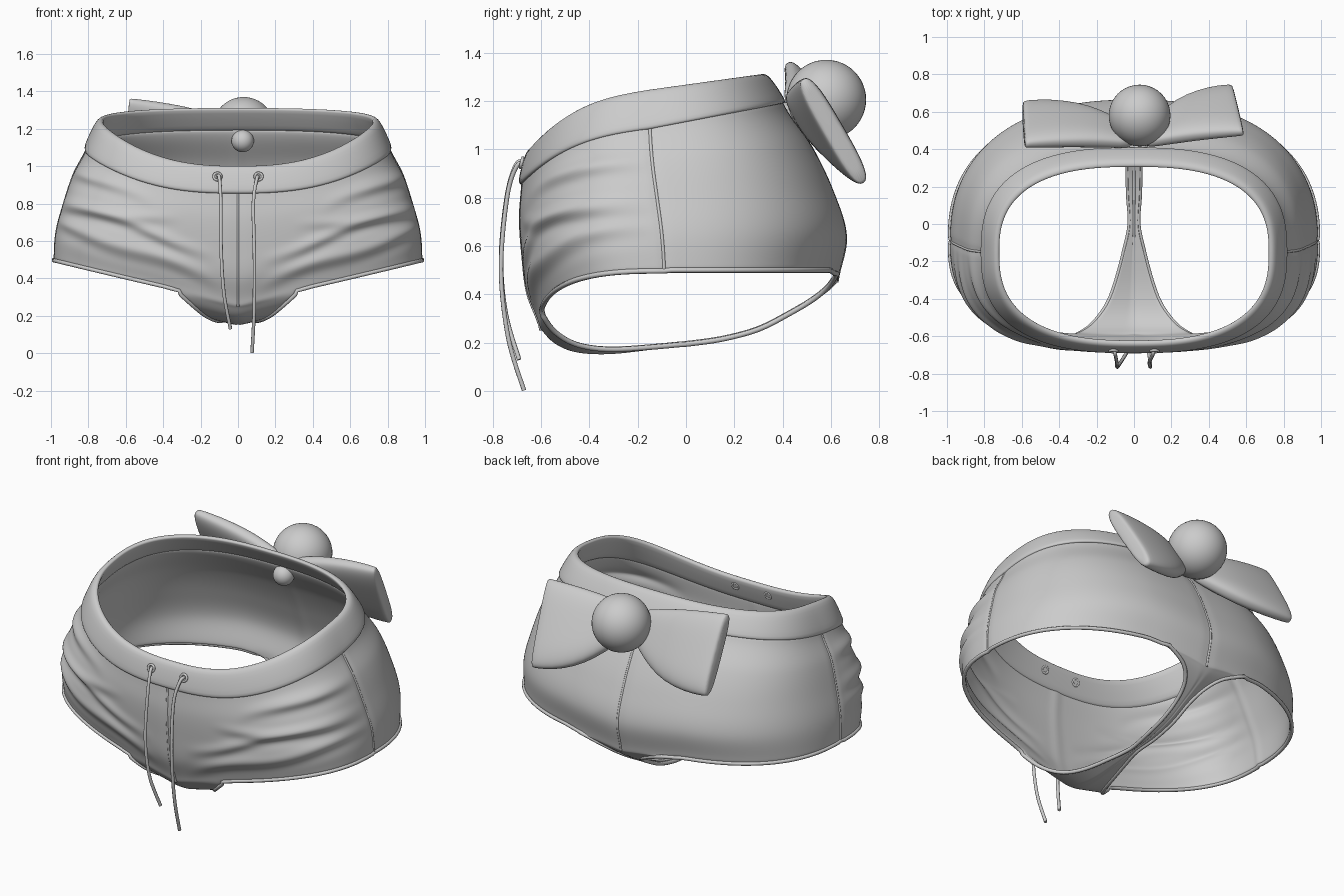
import bpy, bmesh
from math import sin, cos, pi, exp
from mathutils import Vector

if "Cube" in bpy.data.objects:
    bpy.data.objects.remove(bpy.data.objects["Cube"])

N, K, ROWS = 160, 8, 28      # columns around, half-width of gusset in columns, rows down


def spline(pts, t):
    """Catmull-Rom through a list of tuples, t in 0..1."""
    n = len(pts) - 1
    i = min(max(int(t * n), 0), n - 1)
    f = t * n - i
    p = [Vector(pts[min(max(i + d, 0), n)]) for d in (-1, 0, 1, 2)]
    return 0.5 * (2 * p[1] + (p[2] - p[0]) * f + (2 * p[0] - 5 * p[1] + 4 * p[2] - p[3]) * f * f
                  + (3 * p[1] - p[0] - 3 * p[2] + p[3]) * f ** 3)


def finish(name, bm, subsurf=0, thickness=0):
    me = bpy.data.meshes.new(name)
    bm.to_mesh(me)
    bm.free()
    ob = bpy.data.objects.new(name, me)
    bpy.context.collection.objects.link(ob)
    for p in me.polygons:
        p.use_smooth = True
    if thickness:
        m = ob.modifiers.new("thickness", 'SOLIDIFY')
        m.thickness, m.offset = thickness, -1
    if subsurf:
        m = ob.modifiers.new("smooth", 'SUBSURF')
        m.levels = m.render_levels = subsurf
    return ob


def tube(name, pts, radius, cyclic=False, smooth=True):
    cu = bpy.data.curves.new(name, 'CURVE')
    cu.dimensions = '3D'
    cu.bevel_depth, cu.bevel_resolution, cu.use_fill_caps = radius, 2, True
    if smooth:
        pts = [spline(pts, i / 40) for i in range(41)]
    sp = cu.splines.new('POLY')
    sp.points.add(len(pts) - 1)
    for q, p in zip(sp.points, pts):
        q.co = (*p, 1)
    sp.use_cyclic_u = cyclic
    ob = bpy.data.objects.new(name, cu)
    bpy.context.collection.objects.link(ob)
    return ob


def outline(i, a, yf, yb, yc, pf, pb):
    """Rounded outline point: x, y and depth fraction (1 front, -1 back)."""
    c, s = cos(2 * pi * i / N), sin(2 * pi * i / N)
    p = pf if c > 0 else pb
    r = (abs(c) ** p + abs(s) ** p) ** (-1 / p)
    return a * r * s, yc + r * c * ((yf - yc) if c > 0 else (yc - yb)), r * c


def tilt(f, zf, zs, zb):
    return zs + (zf - zs) * (.32 * f + .68 * f ** 3) if f > 0 else zs + (zb - zs) * -f


def folds(x, z):
    """Cloth creases fanning from the front centre to the sides."""
    ax, d = abs(x), 0
    k = 0.03 if x < 0 else 0
    for z0, rise, start, amp, w in ((.27, .42, .08, .014, .032), (.44, .34, .12, .016, .028),
                                    (.62, .16, .30, .014, .026), (.50, .52, .45, .020, .032)):
        zc = z0 + k + rise * ax ** .8 + .02 * sin(8 * ax + z0 * 20)
        fade = min(1, max(0, (ax - start) / .25))
        d += amp * fade * (exp(-((z - zc) / w) ** 2) - .5 * exp(-((z - zc + 2 * w) / w) ** 2))
    return d


# shorts body: columns from the waistband to the hem
# per level: half width, front y, back y, centre y, front and back squareness
levels = [(.81, -.68, .40, -.15, 2.6, 2.6), (.885, -.69, .52, -.14, 2.7, 2.6),
          (.935, -.68, .61, -.12, 2.8, 2.5), (.975, -.66, .665, -.1, 2.8, 2.4),
          (.985, -.605, .63, -.09, 2.8, 2.4)]
bm = bmesh.new()
grid = []
for r in range(ROWS + 1):
    v = r / ROWS
    row = []
    for i in range(N):
        x, y, f = outline(i, *spline(levels, v))
        hx = abs(outline(i, *levels[-1])[0])
        hem = .27 + .23 * min(1, hx) ** 1.05 if f > 0 else .45 + .05 * min(1, hx / .4)
        if f > 0 and hx < .4:
            hem -= .02 * (1 - hx / .4)
        z = tilt(f, .87, 1.10, 1.2) * (1 - v) + hem * v
        out = Vector((x, y + .1, 0)).normalized()
        d = folds(x, z) * min(1, max(0, f / .5)) * min(1, 6 * v, 5 * (1 - v) + .2)
        if i in (0, N // 2, N // 4, 3 * N // 4):      # seams
            d -= .006
        row.append(bm.verts.new(Vector((x, y, z)) + out * d))
    grid.append(row)
for a, b in zip(grid, grid[1:]):
    for i in range(N):
        j = (i + 1) % N
        bm.faces.new((a[i], a[j], b[j], b[i]))

# gusset: narrow bridge between the legs, (y, z, half width)
path = [(-.60, .25, .32), (-.555, .20, .245), (-.49, .165, .185), (-.41, .15, .135), (-.3, .15, .095),
        (-.15, .168, .055), (0, .19, .024), (.15, .21, .032), (.3, .25, .036), (.43, .315, .042),
        (.53, .37, .075), (.595, .415, .15), (.63, .45, .3)]
M = 48
cols = range(-K, K + 1)
strip = [[grid[-1][j % N] for j in cols]]
for s in range(1, M):
    y, z, w = spline(path, s / M)
    lift = .075 if y < 0 else .05
    strip.append([bm.verts.new((w * j / K, y, z + lift * w / .32 * abs(j / K) + (.005 if j == 0 else 0)))
                  for j in cols])
strip.append([grid[-1][N // 2 - j] for j in cols])
for a, b in zip(strip, strip[1:]):
    for j in range(2 * K):
        bm.faces.new((a[j], a[j + 1], b[j + 1], b[j]))
bmesh.ops.recalc_face_normals(bm, faces=bm.faces[:])
bm.faces.ensure_lookup_table()
if bm.faces[5 * N].normal.y > 0:
    bmesh.ops.reverse_faces(bm, faces=bm.faces[:])

# rolled leg hems following each leg opening
for side, name in ((1, "right"), (-1, "left")):
    loop = [grid[-1][(side * i) % N].co.copy() for i in range(K, N // 2 - K + 1)]
    loop += [strip[s][K + side * K].co.copy() for s in range(M - 1, 0, -1)]
    tube("leg_hem_" + name, loop, .011, True, False)
# raised seams at the front, back and sides
for i, name in ((0, "front"), (N // 4, "right"), (N // 2, "back"), (3 * N // 4, "left")):
    tube("seam_" + name, [row[i].co.copy() for row in grid], .007, False, False)
finish("shorts_body", bm, 1, .014)

# waistband: closed profile swept round the tilted waist, (height fraction, offset)
profile = [(-.06, .0), (0, .010), (.08, .016), (.5, .018), (.88, .015), (1, .006), (1.02, -.01),
           (.97, -.024), (.85, -.030), (.1, -.022), (-.02, -.018)]
bm = bmesh.new()
rings = []
for t, o in profile:
    ring = []
    for i in range(N):
        x, y, f = outline(i, .81 - .07 * t + o, -.68 + .035 * t - o, .40 - .075 * t + o, -.15, 2.6, 2.6)
        ring.append(bm.verts.new((x, y, tilt(f, .86 + .14 * t, 1.09 + .155 * t, 1.195 + .115 * t))))
    rings.append(ring)
for a, b in zip(rings, rings[1:] + rings[:1]):
    for i in range(N):
        j = (i + 1) % N
        bm.faces.new((a[i], a[j], b[j], b[i]))
bmesh.ops.recalc_face_normals(bm, faces=bm.faces[:])
finish("waistband", bm, 1)


# bow: two padded lobes fanning out from the knot at the back
def lobe(name, in_top, in_bot, out_top, out_bot):
    it, ib, ot, ob_ = map(Vector, (in_top, in_bot, out_top, out_bot))
    normal = (ob_ - ot).cross((ot + ob_ - it - ib)).normalized()
    if normal.y < 0:
        normal = -normal
    bm = bmesh.new()
    rings = []
    for s, sag, th in ((0, 0, .03), (.12, .03, .042), (.3, .07, .052), (.5, .085, .056),
                       (.75, .06, .054), (.93, .02, .048), (.985, .005, .042), (1, -.01, .03)):
        top, bot = it.lerp(ot, s), ib.lerp(ob_, s)
        down = (bot - top).normalized()
        top, bot = top - down * sag * .15, bot + down * sag
        mid = (top + bot) / 2 + normal * .02 * sin(pi * s)
        ring = []
        for i in range(32):
            c, q = cos(2 * pi * i / 32), sin(2 * pi * i / 32)
            c = abs(c) ** .6 * (1 if c > 0 else -1)
            q = abs(q) ** .75 * (1 if q > 0 else -1)
            ring.append(bm.verts.new(mid + (bot - top) / 2 * c + normal * th * q))
        rings.append(ring)
    for a, b in zip(rings, rings[1:]):
        for i in range(32):
            j = (i + 1) % 32
            bm.faces.new((a[i], a[j], b[j], b[i]))
    bm.faces.new(rings[0])
    bm.faces.new(rings[-1])
    bmesh.ops.recalc_face_normals(bm, faces=bm.faces[:])
    finish(name, bm, 1)


lobe("bow_lobe_right", (.05, .42, 1.23), (.05, .50, 1.08), (.59, .485, 1.29), (.53, .735, .86))
lobe("bow_lobe_left", (.0, .42, 1.23), (.0, .50, 1.08), (-.585, .42, 1.36), (-.60, .645, .95))


# round tail puff and the bow's knot
def ball(name, radius, loc):
    bpy.ops.mesh.primitive_uv_sphere_add(segments=40, ring_count=24, radius=radius, location=loc)
    bpy.context.object.name = name
    bpy.ops.object.shade_smooth()


ball("tail_puff", .165, (.03, .58, 1.205))
ball("bow_knot", .06, (.025, .405, 1.135))

# drawstrings and eyelets
strings = {"left": [(-.11, -.66, .94), (-.10, -.70, .94), (-.092, -.74, .81), (-.09, -.765, .55),
                    (-.075, -.745, .32), (-.04, -.69, .13)],
           "right": [(.11, -.66, .94), (.10, -.70, .93), (.082, -.74, .8), (.088, -.765, .5),
                     (.086, -.735, .22), (.075, -.67, .003)]}
for name, pts in strings.items():
    tube("drawstring_" + name, pts, .0095)
    for y, where in ((-.68, "outer"), (-.635, "inner")):
        bpy.ops.mesh.primitive_torus_add(major_radius=.02, minor_radius=.007, major_segments=20, minor_segments=8,
                                         location=(pts[0][0], y, .945), rotation=(pi / 2 - .25, 0, 0))
        bpy.context.object.name = "eyelet_%s_%s" % (where, name)
        bpy.ops.object.shade_smooth()
